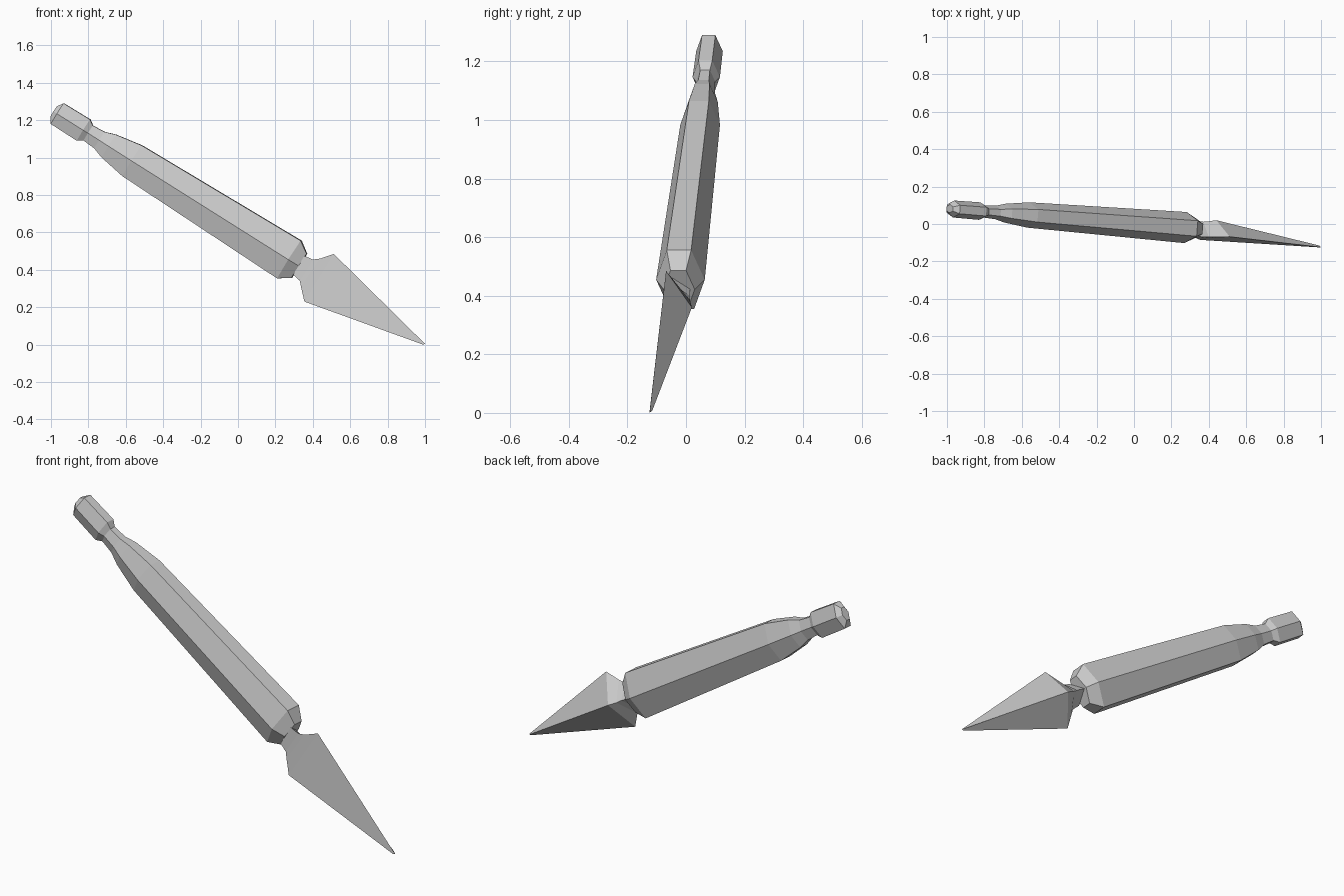
import bpy, bmesh
from mathutils import Vector

if "Cube" in bpy.data.objects:
    bpy.data.objects.remove(bpy.data.objects["Cube"])


def loft(name, rings):
    """Skin a row of equal-sided rings and cap both ends."""
    bm = bmesh.new()
    loops = [[bm.verts.new(p) for p in ring] for ring in rings]
    n = len(loops[0])
    for a, b in zip(loops, loops[1:]):
        for i in range(n):
            j = (i + 1) % n
            bm.faces.new((a[i], a[j], b[j], b[i]))
    bm.faces.new(loops[0])
    bm.faces.new(loops[-1])
    bmesh.ops.recalc_face_normals(bm, faces=bm.faces[:])
    mesh = bpy.data.meshes.new(name)
    bm.to_mesh(mesh)
    bm.free()
    obj = bpy.data.objects.new(name, mesh)
    bpy.context.collection.objects.link(obj)
    return obj


# tilted handle axis and its cross-section directions
axis = Vector((1, -0.08, -0.629))
anchor = Vector((0.275, -0.019, 0.455))
side = Vector((0.08, 1, 0)).normalized()
up = axis.normalized().cross(side)


def hexagon(x, r):
    """Flattened hexagon: flat top and bottom, ridges on the sides."""
    c = anchor + axis * (x - anchor.x)
    corners = [(.7, 0), (.35, 1), (-.35, 1), (-.7, 0), (-.35, -1), (.35, -1)]
    return [c + side * (r * s) + up * (r * u) for s, u in corners]


# handle: pommel, neck, long grip and collar as (x on axis, half height)
profile = [(-.985, .032), (-.965, .065), (-.825, .067), (-.80, .047),
           (-.74, .052), (-.69, .072), (-.565, .097), (.275, .119),
           (.328, .076)]
loft("handle", [hexagon(x, r) for x, r in profile])

# blade: flat front, single ridge on the back (top, bottom, ridge corners)
loft("blade", [
    [(.355, -.068, .475), (.295, -.068, .375), (.325, .015, .425)],
    [(.40, -.070, .455), (.33, -.074, .342), (.37, .012, .40)],
    [(.44, -.070, .46), (.337, -.078, .308), (.395, .014, .383)],
    [(.512, -.068, .485), (.355, -.085, .23), (.44, .02, .36)],
    [(1.0, -.124, .004), (.99, -.125, 0), (.99, -.115, .008)],
])
